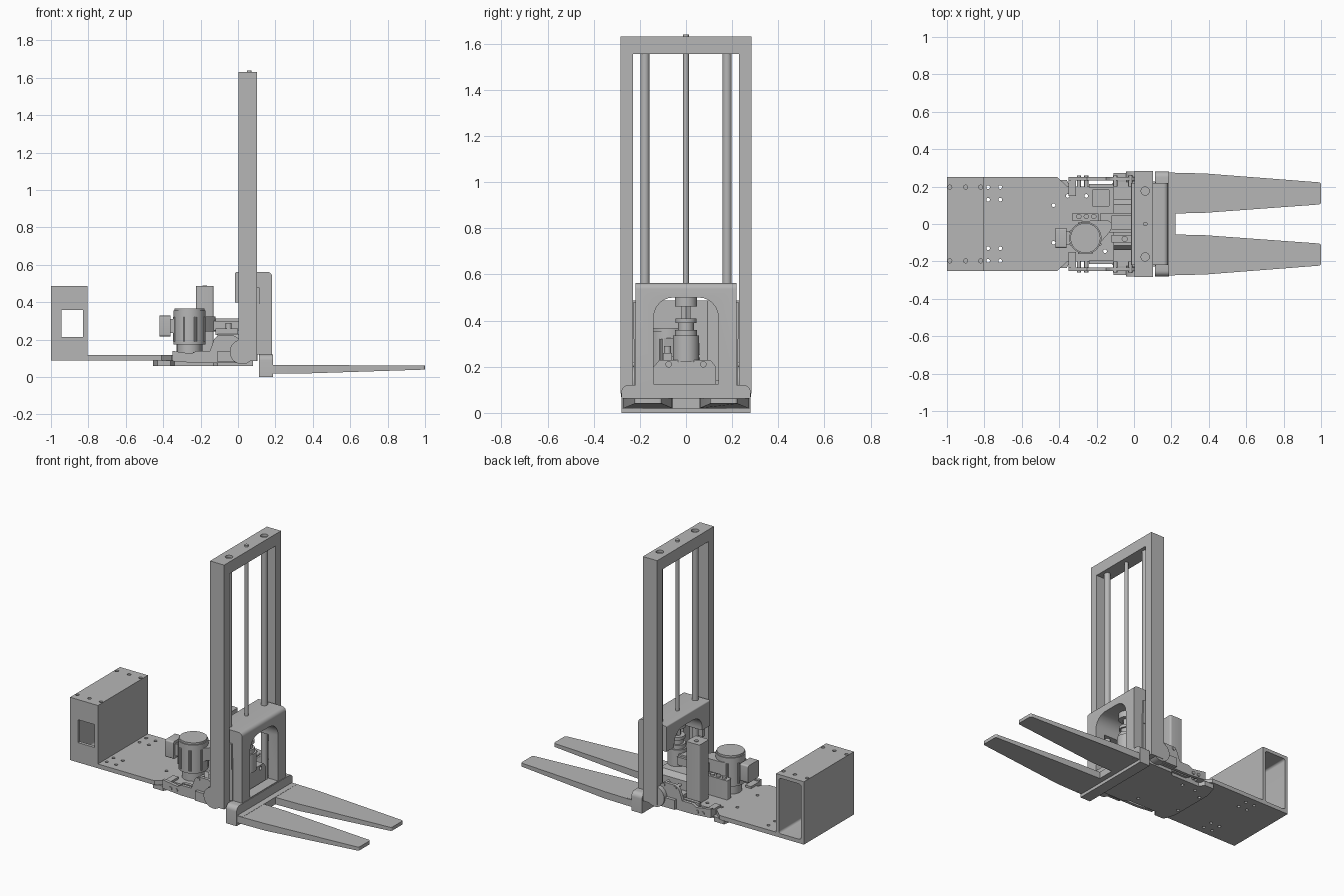
import bpy, bmesh, math
from mathutils import Vector

old = bpy.data.objects.get("Cube")
if old:
    bpy.data.objects.remove(old, do_unlink=True)

GREY = (0.47, 0.47, 0.47, 1.0)
steel = bpy.data.materials.new("plain_grey")
steel.use_nodes = True
steel.diffuse_color = GREY
steel.node_tree.nodes["Principled BSDF"].inputs["Base Color"].default_value = GREY
parts = []


def outline(pts):
    """Turn (a, b) or (a, b, radius) corners into a 2D outline."""
    out = []
    for i, p in enumerate(pts):
        c = Vector(p[:2])
        if len(p) == 2:
            out.append(c)
            continue
        before = (Vector(pts[i - 1][:2]) - c).normalized() * p[2]
        after = (Vector(pts[(i + 1) % len(pts)][:2]) - c).normalized() * p[2]
        for k in range(7):
            t = math.pi / 2 * k / 6
            out.append(c + before * (1 - math.sin(t)) + after * (1 - math.cos(t)))
    return out


def prism(name, pts, axis, lo, hi):
    """Extrude an outline along an axis; the outline uses the other two axes in order."""
    place = {"x": lambda p, h: (h, p[0], p[1]),
             "y": lambda p, h: (p[0], h, p[1]),
             "z": lambda p, h: (p[0], p[1], h)}[axis]
    bm = bmesh.new()
    flat = outline(pts)
    rings = [[bm.verts.new(place(p, h)) for p in flat] for h in (lo, hi)]
    for ring in rings:
        bm.faces.new(ring)
    for i in range(len(flat)):
        j = (i + 1) % len(flat)
        bm.faces.new((rings[0][i], rings[0][j], rings[1][j], rings[1][i]))
    bmesh.ops.recalc_face_normals(bm, faces=bm.faces)
    mesh = bpy.data.meshes.new(name)
    bm.to_mesh(mesh)
    bm.free()
    mesh.materials.append(steel)
    ob = bpy.data.objects.new(name, mesh)
    bpy.context.collection.objects.link(ob)
    parts.append(ob)
    return ob


def rect(a0, a1, b0, b1, r=0):
    pts = [(a0, b0), (a1, b0), (a1, b1), (a0, b1)]
    return [p + (r,) for p in pts] if r else pts


def box(name, x, y, z, r=0, axis="z"):
    spans = {"x": (y, z, x), "y": (x, z, y), "z": (x, y, z)}[axis]
    return prism(name, rect(*spans[0], *spans[1], r), axis, *spans[2])


def cyl(name, a, b, r, lo, hi, axis="z", n=32):
    ring = [(a + r * math.cos(math.tau * k / n), b + r * math.sin(math.tau * k / n))
            for k in range(n)]
    return prism(name, ring, axis, lo, hi)


def cut(targets, cutters):
    """Subtract the cutters from each target, then remove the cutters."""
    for ob in targets:
        for c in cutters:
            m = ob.modifiers.new("cut", "BOOLEAN")
            m.operation, m.solver, m.object = "DIFFERENCE", "EXACT", c
        graph = bpy.context.evaluated_depsgraph_get()
        done = bpy.data.meshes.new_from_object(ob.evaluated_get(graph))
        ob.modifiers.clear()
        ob.data = done
    for c in cutters:
        parts.remove(c)
        bpy.data.objects.remove(c, do_unlink=True)


def mirrored(pts):
    """Complete a half outline by mirroring it over the second coordinate."""
    return pts + [(p[0], -p[1]) + tuple(p[2:]) for p in reversed(pts)]


SIDES = (("left", 1), ("right", -1))


def side_span(s, lo, hi):
    return sorted((s * lo, s * hi))


# Rear cabinet: hollow, open on one side, with a window on the other
cabinet = box("cabinet", (-1, -0.805), (-0.25, 0.25), (0.09, 0.487))
cabinet_cuts = [box("cavity", (-0.98, -0.825), (-0.23, 0.3), (0.115, 0.465), 0.015, "y"),
                box("window", (-0.945, -0.83), (-0.3, -0.2), (0.215, 0.36))]
cabinet_cuts += [cyl("bolt_hole", x, y, 0.011, 0.477, 0.5, n=16)
                 for x in (-0.985, -0.9, -0.82) for y in (-0.197, 0.197)]
cut([cabinet], cabinet_cuts)

# Deck and the plate beneath it, with drilled holes
deck = prism("deck", mirrored([(-0.81, 0.25), (-0.41, 0.25), (-0.355, 0.2), (0, 0.2)]),
             "z", 0.09, 0.117)
under = prism("under_plate", mirrored([(-0.455, 0.15), (-0.43, 0.235), (-0.36, 0.235),
              (-0.34, 0.2), (-0.13, 0.2), (-0.11, 0.225), (0.08, 0.225)]), "z", 0.06, 0.09)
spots = [(x, y) for x in (-0.78, -0.715) for y in (-0.197, -0.13, 0.13, 0.197)]
spots += [(-0.43, 0.1), (-0.43, -0.1), (-0.355, 0.15), (-0.255, 0.15), (-0.155, -0.145)]
cut([deck, under], [cyl("drill", x, y, 0.01, 0.03, 0.15, n=16) for x, y in spots])

# Mast frame with recessed column ends
mast = prism("mast_frame", [(-0.284, 0.085), (-0.23, 0.085), (-0.23, 1.555), (0.23, 1.555),
             (0.23, 0.085), (0.284, 0.085), (0.284, 1.63), (-0.284, 1.63)], "x", 0.003, 0.102)
cut([mast], [cyl("recess", 0.06, s * 0.176, 0.022, 1.615, 1.65) for n, s in SIDES])
for n, s in SIDES:
    cyl(n + "_guide_column", 0.06, s * 0.178, 0.02, 0.09, 1.6)
cyl("lift_screw", 0.06, 0, 0.012, 0.3, 1.64)

# Lift carriage: overhanging head, two uprights and an arched opening
carriage = prism("carriage", [(0.115, 0.1), (0.182, 0.1), (0.182, 0.562, 0.025),
                 (-0.015, 0.562, 0.008), (-0.015, 0.4), (0.115, 0.4)], "y", -0.218, 0.218)
cut([carriage], [prism("arch", [(-0.14, 0.125), (0.14, 0.125), (0.14, 0.5, 0.085),
                                (-0.14, 0.5, 0.085)], "x", -0.1, 0.3)])
prism("carriage_foot", [(-0.28, 0.0), (0.28, 0.0), (0.28, 0.12, 0.03), (0.218, 0.12),
      (-0.218, 0.12), (-0.28, 0.12, 0.03)], "x", 0.112, 0.186)
box("fork_bar", (0.18, 0.222), (-0.27, 0.27), (0.02, 0.065))
for n, s in SIDES:
    box(n + "_slide_rail", (0.03, 0.115), side_span(s, 0.21, 0.228), (0.32, 0.48))
    box(n + "_roller_guard", (0.09, 0.118), side_span(s, 0.2, 0.225), (0.12, 0.39))

# Forks: tapered in plan, with a rising underside at the tip
for n, s in SIDES:
    fork = prism(n + "_fork", [(0.18, s * 0.055), (0.38, s * 0.06), (1.0, s * 0.105, 0.012),
                 (1.0, s * 0.222, 0.012), (0.38, s * 0.27), (0.18, s * 0.275)], "z", 0.02, 0.064)
    for v in fork.data.vertices:
        if v.co.x > 0.39:
            t = (v.co.x - 0.38) / 0.62
            v.co.z += 0.02 * t if v.co.z < 0.04 else -0.002 * t

# Screw drive seen inside the arch
for name, r, lo, hi, sides in (("drive_housing", 0.057, 0.22, 0.335, 32),
                               ("drive_collar", 0.047, 0.335, 0.36, 32),
                               ("drive_neck", 0.034, 0.36, 0.395, 32),
                               ("bearing_ring", 0.045, 0.39, 0.41, 32),
                               ("coupling", 0.022, 0.41, 0.46, 6),
                               ("lift_nut", 0.048, 0.46, 0.505, 32)):
    cyl(name, 0.06, 0, r, lo, hi, n=sides)

# Cross body and gear block between the mast legs
block = prism("gear_block", [(-0.14, 0.085), (0.13, 0.085), (0.13, 0.2), (0.105, 0.23),
              (-0.115, 0.23), (-0.14, 0.2)], "x", -0.11, 0.105)
cut([block], [cyl("bolt_hole", s * 0.075, 0.21, 0.012, 0.09, 0.12, "x", 16) for n, s in SIDES])
box("cross_body", (-0.11, 0.003), (-0.228, 0.228), (0.085, 0.14))

# Swing arms, hinge discs and pins on both sides
for n, s in SIDES:
    prism(n + "_swing_arm", [(-0.35, 0.085), (-0.22, 0.075), (0.01, 0.075), (0.01, 0.2),
          (-0.02, 0.225, 0.02), (-0.12, 0.225, 0.03), (-0.15, 0.14), (-0.22, 0.14),
          (-0.25, 0.125), (-0.35, 0.14)], "y", *side_span(s, 0.232, 0.252))
    box(n + "_outer_link", (-0.11, 0.01), side_span(s, 0.25, 0.272), (0.08, 0.14))
    cyl(n + "_hinge_disc", 0.022, 0.135, 0.066, *side_span(s, 0.225, 0.281), "y")
    for x, z in ((-0.295, 0.1), (-0.255, 0.1), (-0.1, 0.21), (-0.02, 0.21)):
        cyl(n + "_pin", x, z, 0.011, *side_span(s, 0.2, 0.258), "y", 16)
    box(n + "_arm_mount", (-0.35, -0.31), side_span(s, 0.15, 0.235), (0.085, 0.13))
    box(n + "_arm_brace", (-0.24, -0.11), side_span(s, 0.195, 0.215), (0.08, 0.135))

# Upright control box
box("control_box", (-0.225, -0.13), (0.09, 0.187), (0.115, 0.487), 0.012)
cyl("control_cap", -0.177, 0.15, 0.012, 0.48, 0.491, n=16)

# Motor with ribs, base and terminal box
MX, MY = -0.26, -0.075
cyl("motor_base", MX, MY, 0.065, 0.115, 0.18)
cyl("motor_body", MX, MY, 0.086, 0.175, 0.355, n=48)
cyl("motor_cap", MX, MY, 0.08, 0.35, 0.367, n=48)
for k in range(8):
    a = math.tau * (k + 0.5) / 8
    cyl("motor_rib", MX + 0.085 * math.cos(a), MY + 0.085 * math.sin(a), 0.008, 0.19, 0.32, n=8)
box("terminal_neck", (-0.38, -0.33), (-0.11, -0.04), (0.235, 0.31))
box("terminal_box", (-0.42, -0.362), (-0.128, -0.022), (0.218, 0.328), 0.01, "x")

# Belt cover, pump arm and small fittings
prism("belt_cover", [(-0.29, -0.15, 0.03), (-0.215, -0.14, 0.02), (-0.11, -0.02, 0.03),
      (-0.13, 0.022, 0.02), (-0.29, 0.015, 0.02)], "z", 0.245, 0.325)
prism("valve_block", rect(-0.33, -0.19, 0.015, 0.06, 0.008), "z", 0.12, 0.24)
for x in (-0.295, -0.255, -0.215):
    cyl("valve_port", x, 0.04, 0.014, 0.24, 0.25, n=16)
box("drive_arm", (-0.18, 0.02), (-0.045, 0.06), (0.25, 0.3))
box("drive_arm_cover", (-0.12, 0.02), (-0.03, 0.045), (0.3, 0.312))
box("drive_bracket", (-0.12, 0.0), (-0.1, -0.06), (0.225, 0.26))
cyl("fitting", -0.05, -0.08, 0.016, 0.225, 0.29, n=16)

# Smooth shading on curved walls, crisp edges elsewhere
bpy.ops.object.select_all(action="DESELECT")
for ob in parts:
    ob.select_set(True)
bpy.context.view_layer.objects.active = parts[0]
bpy.ops.object.shade_smooth_by_angle(angle=math.radians(32))
